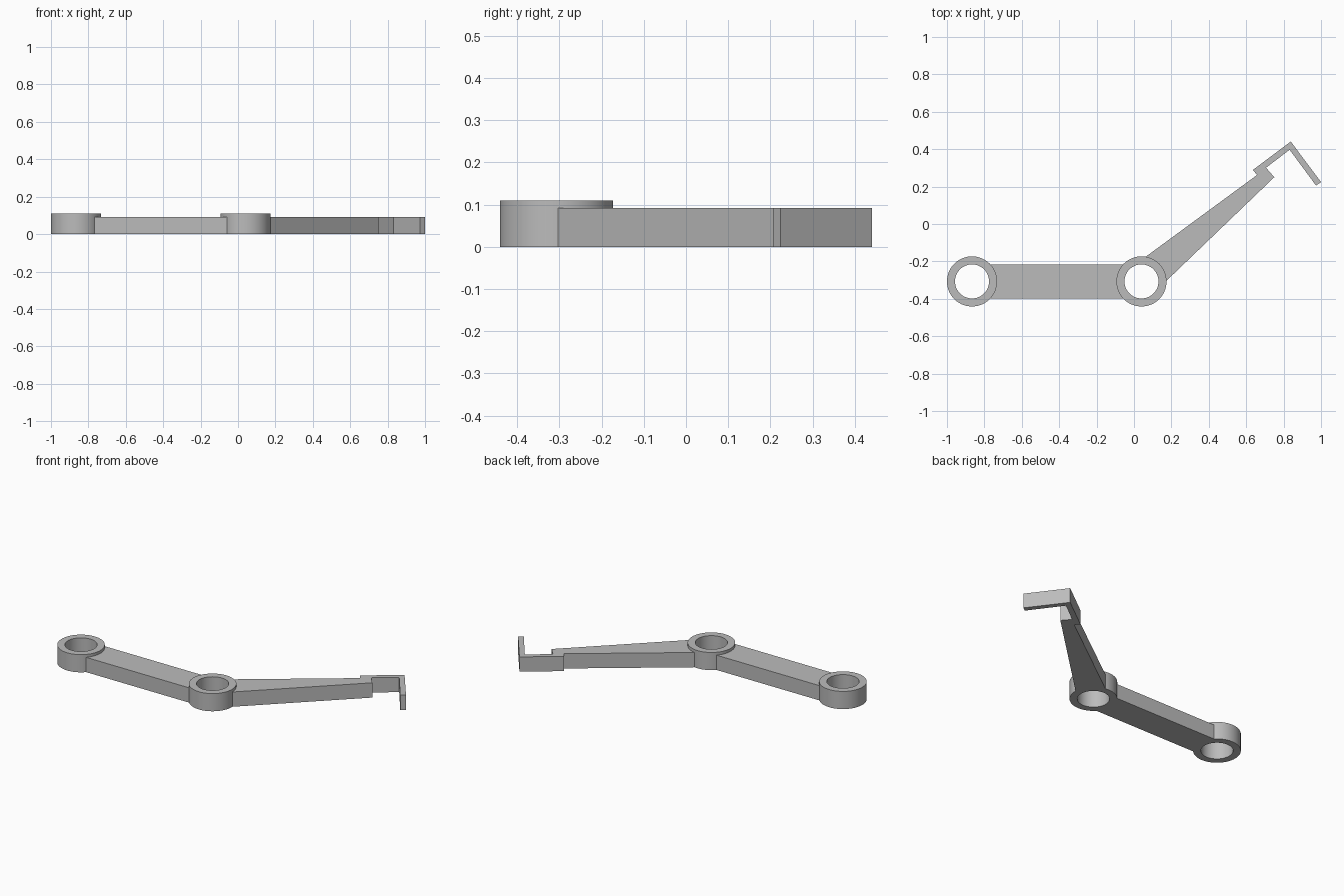
import bpy, bmesh, math

cube = bpy.data.objects.get("Cube")
if cube:
    bpy.data.objects.remove(cube)

grey = bpy.data.materials.new("plain_grey")
grey.use_nodes = True
colour = (0.5, 0.5, 0.5, 1)
grey.diffuse_color = colour
grey.node_tree.nodes["Principled BSDF"].inputs["Base Color"].default_value = colour

PIVOT_Y = -0.307
LEFT_X, RIGHT_X = -0.866, 0.04
OUTER, INNER = 0.134, 0.091
RING_H, BAR_H = 0.11, 0.092


def finish(name, bm, smooth=False):
    bmesh.ops.recalc_face_normals(bm, faces=bm.faces)
    mesh = bpy.data.meshes.new(name)
    bm.to_mesh(mesh)
    bm.free()
    mesh.materials.append(grey)
    obj = bpy.data.objects.new(name, mesh)
    bpy.context.collection.objects.link(obj)
    if smooth:
        bpy.ops.object.select_all(action='DESELECT')
        obj.select_set(True)
        bpy.context.view_layer.objects.active = obj
        bpy.ops.object.shade_smooth_by_angle(angle=math.radians(30))
    return obj


def plate(name, outline, height):
    """Extrude a flat outline upward from the ground."""
    bm = bmesh.new()
    face = bm.faces.new([bm.verts.new((x, y, 0)) for x, y in outline])
    top = bmesh.ops.extrude_face_region(bm, geom=[face])["geom"]
    verts = [v for v in top if isinstance(v, bmesh.types.BMVert)]
    bmesh.ops.translate(bm, verts=verts, vec=(0, 0, height))
    return finish(name, bm)


def ring(name, x, y, sides=64):
    """Spin a rectangular section into a pivot ring with a through hole."""
    bm = bmesh.new()
    section = [(INNER, 0), (OUTER, 0), (OUTER, RING_H), (INNER, RING_H)]
    loops = []
    for i in range(sides):
        a = 2 * math.pi * i / sides
        loops.append([bm.verts.new((x + r * math.cos(a), y + r * math.sin(a), z))
                      for r, z in section])
    for i in range(sides):
        p, q = loops[i], loops[(i + 1) % sides]
        for k in range(4):
            n = (k + 1) % 4
            bm.faces.new((p[k], q[k], q[n], p[n]))
    return finish(name, bm, smooth=True)


# Pivot rings
ring("end_ring", LEFT_X, PIVOT_Y)
ring("elbow_ring", RIGHT_X, PIVOT_Y)

# Straight link, its ends buried in the ring walls
x0, x1 = LEFT_X + 0.095, RIGHT_X - 0.095
y0, y1 = PIVOT_Y - 0.091, PIVOT_Y + 0.091
plate("straight_link", [(x0, y0), (x1, y0), (x1, y1), (x0, y1)], BAR_H)

# Tapered arm with the hooked tip
plate("hooked_arm", [
    (0.06, -0.177), (0.172, -0.305),      # root against the elbow ring
    (0.75, 0.25), (0.706, 0.301),         # end of the taper, neck
    (0.832, 0.397), (0.973, 0.206),       # inside of the hook
    (1.0, 0.224), (0.838, 0.441),         # outside of the hook
    (0.636, 0.289), (0.658, 0.262),       # back step
], BAR_H)
